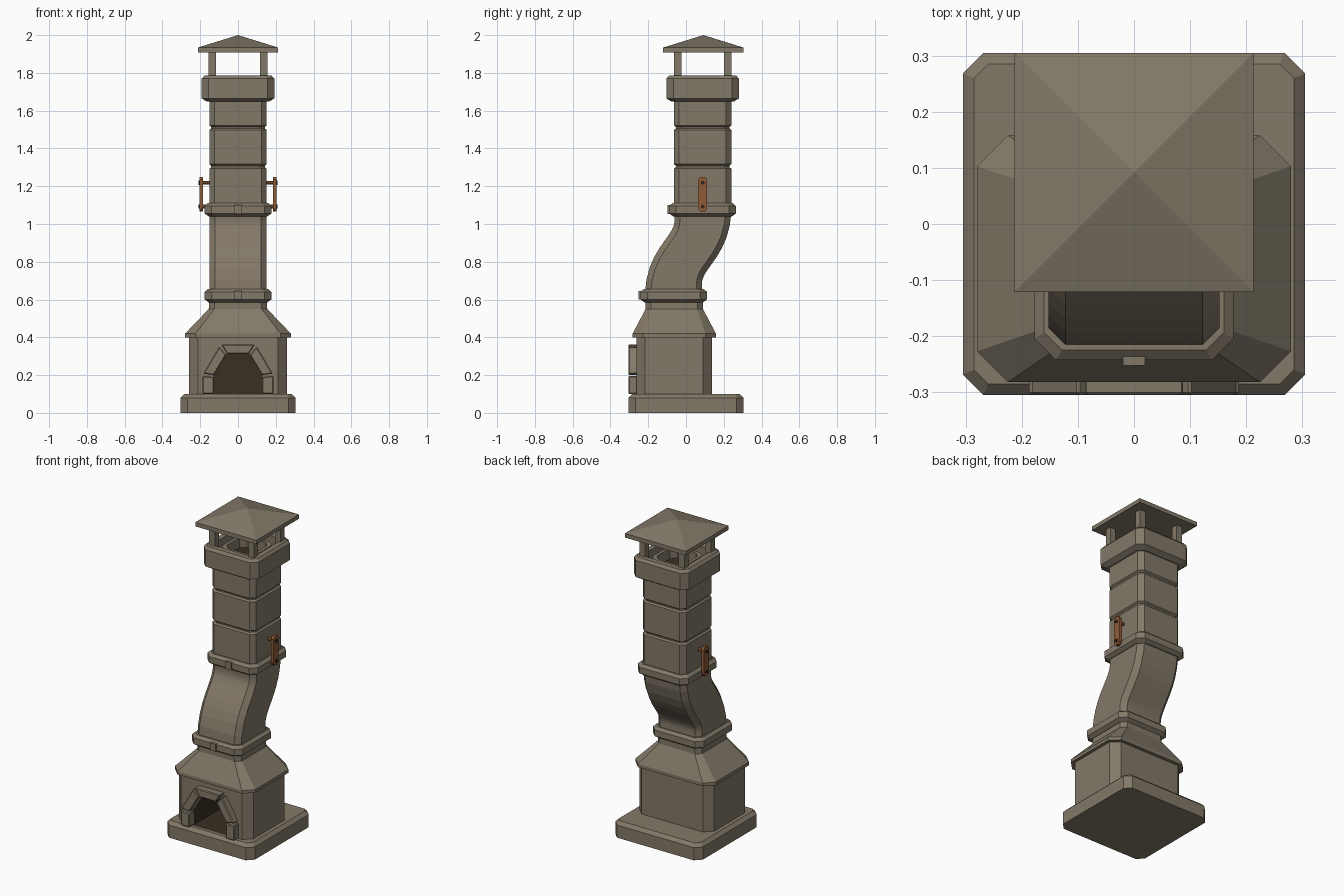
import bpy, bmesh, math
from mathutils import Vector

cube = bpy.data.objects.get("Cube")
if cube:
    bpy.data.objects.remove(cube, do_unlink=True)


def material(name, rgb, rough=0.8):
    m = bpy.data.materials.new(name)
    m.use_nodes = True
    m.diffuse_color = (*rgb, 1)
    node = next(n for n in m.node_tree.nodes if n.type == 'BSDF_PRINCIPLED')
    node.inputs["Base Color"].default_value = (*rgb, 1)
    node.inputs["Roughness"].default_value = rough
    return m


STONE = material("grey_brown_stone", (0.225, 0.19, 0.138))
SOOT = material("dark_soot", (0.042, 0.028, 0.016))
COPPER = material("copper", (0.27, 0.105, 0.038))
BOLT = material("dark_bolt", (0.035, 0.018, 0.01))

LOWER_Y, UPPER_Y = -0.065, 0.088   # centre lines of the two flue sections


def finish(name, bm, *mats):
    bmesh.ops.recalc_face_normals(bm, faces=bm.faces)
    me = bpy.data.meshes.new(name)
    bm.to_mesh(me)
    bm.free()
    for m in mats:
        me.materials.append(m)
    ob = bpy.data.objects.new(name, me)
    bpy.context.collection.objects.link(ob)
    return ob


def loft(name, rings, cy, soot_end=False):
    """Stack of chamfered squares: (z, half x, half y, chamfer, [centre y, tilt])."""
    bm = bmesh.new()
    loops = []
    for z, hx, hy, c, *bend in rings:
        y0, tilt = bend if bend else (cy, 0)
        outline = [(hx, c - hy), (hx, hy - c), (hx - c, hy), (c - hx, hy),
                   (-hx, hy - c), (-hx, c - hy), (c - hx, -hy), (hx - c, -hy)]
        loops.append([bm.verts.new((x, y0 + v * math.cos(tilt), z - v * math.sin(tilt)))
                      for x, v in outline])
    for a, b in zip(loops, loops[1:]):
        for i in range(8):
            j = (i + 1) % 8
            bm.faces.new((a[i], a[j], b[j], b[i]))
    bm.faces.new(loops[0])
    end = bm.faces.new(loops[-1])
    end.material_index = 1 if soot_end else 0
    return finish(name, bm, STONE, SOOT)


def prism(name, outline, axis, start, end, mat, bevel=0):
    """Extrude a 2D outline along x or y."""
    bm = bmesh.new()
    place = (lambda p, d: (d, p[0], p[1])) if axis == 'x' else (lambda p, d: (p[0], d, p[1]))
    a = [bm.verts.new(place(p, start)) for p in outline]
    b = [bm.verts.new(place(p, end)) for p in outline]
    bm.faces.new(a)
    bm.faces.new(b)
    for i in range(len(a)):
        j = (i + 1) % len(a)
        bm.faces.new((a[i], a[j], b[j], b[i]))
    if bevel:
        bmesh.ops.recalc_face_normals(bm, faces=bm.faces)
        bmesh.ops.bevel(bm, geom=bm.edges[:], offset=bevel, segments=1, affect='EDGES')
    return finish(name, bm, mat)


def box(name, centre, size, mat):
    bm = bmesh.new()
    bmesh.ops.create_cube(bm, size=1)
    for v in bm.verts:
        v.co = Vector(centre) + v.co * Vector(size)
    return finish(name, bm, mat)


def circle(y, z, r, n):
    return [(y + r * math.cos(math.tau * (i + 0.5) / n),
             z + r * math.sin(math.tau * (i + 0.5) / n)) for i in range(n)]


# Base slab and firebox
loft("base_slab", [(0, .305, .305, .037), (.08, .305, .305, .037),
                   (.1, .285, .285, .025)], 0)
firebox = loft("firebox", [(.095, .26, .2, .047), (.405, .26, .2, .047)], -.063)

# Arched cavity in the firebox
arch = [(-.127, .101), (-.127, .2), (-.06, .312), (.06, .312), (.127, .2), (.127, .101)]
cutter = prism("cavity_cutter", arch, 'y', -.4, .08, SOOT)
cutter.hide_render = True
cut = firebox.modifiers.new("cavity", 'BOOLEAN')
cut.operation = 'DIFFERENCE'
cut.solver = 'EXACT'
cut.object = cutter
bpy.context.view_layer.objects.active = firebox
bpy.ops.object.modifier_apply(modifier=cut.name)
bpy.data.objects.remove(cutter, do_unlink=True)
for p in firebox.data.polygons:
    c = p.center
    inside = abs(c.x) < .13 and -.255 < c.y < .09 and .1 < c.z < .32
    p.material_index = 1 if inside else 0

# Arch stones around the mouth
prism("keystone", [(-.09, .362), (.09, .362), (.057, .312), (-.057, .312)],
      'y', -.305, -.25, STONE, .005)
for side, label in ((1, "left"), (-1, "right")):
    leaning = [(.1, .35), (.184, .208), (.127, .2), (.062, .308)]
    upright = [(.127, .1), (.187, .1), (.187, .196), (.127, .19)]
    for part, pts in (("leaning_stone", leaning), ("upright_stone", upright)):
        prism(f"{label}_{part}", [(side * x, z) for x, z in pts],
              'y', -.305, -.25, STONE, .005)

# Hood tapering into the flue neck
loft("hood", [(.4, .28, .22, .055), (.42, .28, .22, .055),
              (.55, .155, .152, .03), (.6, .152, .152, .03)], -.062)

# Bent flue swept along an S path
bend = []
STEPS = 12
z0, z1, pull = .64, 1.06, .2
for i in range(STEPS + 1):
    t = i / STEPS
    s = t * t * (3 - 2 * t)
    y = LOWER_Y + (UPPER_Y - LOWER_Y) * s
    z = ((1 - t) ** 3 * z0 + 3 * (1 - t) ** 2 * t * (z0 + pull)
         + 3 * (1 - t) * t * t * (z1 - pull) + t ** 3 * z1)
    tilt = .72 * math.sin(math.pi * t) ** 1.2
    bend.append((z, .152, .152 - .014 * math.sin(math.pi * t), .03, y, tilt))
loft("bent_flue", bend, 0)

# Collars with a front clasp
for label, z, cy in (("lower", .585, LOWER_Y), ("upper", 1.04, UPPER_Y)):
    loft(f"{label}_collar", [(z, .155, .155, .032), (z + .016, .177, .177, .037),
                             (z + .055, .177, .177, .037), (z + .07, .16, .16, .032)], cy)
    box(f"{label}_clasp", (0, cy - .175, z + .037), (.04, .024, .046), STONE)

# Straight flue with narrow grooves between segments
w, g = .152, .142
profile = [(1.06, w)]
for z in (1.305, 1.51):
    profile += [(z - .012, w), (z - .004, g), (z + .004, g), (z + .012, w)]
profile.append((1.68, w))
loft("straight_flue", [(z, h, h, .028) for z, h in profile], UPPER_Y)

# Chimney crown with a stepped opening
crown = [(1.648, .165, .035), (1.665, .192, .037), (1.77, .192, .037), (1.786, .178, .032),
         (1.786, .145, .03), (1.74, .145, .03), (1.74, .115, .03), (1.765, .115, .03),
         (1.765, .095, .03), (1.7, .095, .03)]
loft("chimney_crown", [(z, h, h, c) for z, h, c in crown], UPPER_Y, soot_end=True)

# Roof posts
for sx, lx in ((1, "left"), (-1, "right")):
    for sy, ly in ((-1, "front"), (1, "back")):
        box(f"{ly}_{lx}_roof_post", (sx * .137, UPPER_Y + sy * .132, 1.835),
            (.04, .04, .17), STONE)

# Pyramid roof
ROOF_Y, r = .092, .213
bm = bmesh.new()
corners = [(-r, -r), (r, -r), (r, r), (-r, r)]
low = [bm.verts.new((x, ROOF_Y + y, 1.908)) for x, y in corners]
high = [bm.verts.new((x, ROOF_Y + y, 1.934)) for x, y in corners]
apex = bm.verts.new((0, ROOF_Y, 2))
bm.faces.new(low)
for i in range(4):
    j = (i + 1) % 4
    bm.faces.new((low[i], low[j], high[j], high[i]))
    bm.faces.new((high[i], high[j], apex))
finish("roof", bm, STONE)

# Copper handles with bolts on both sides
plate = [(sy * y + UPPER_Y, z) for sy, y, z in
         ((-1, .012, 1.065), (1, .012, 1.065), (1, .024, 1.08), (1, .024, 1.235),
          (1, .012, 1.25), (-1, .012, 1.25), (-1, .024, 1.235), (-1, .024, 1.08))]
for side, label in ((1, "left"), (-1, "right")):
    prism(f"{label}_handle_plate", plate, 'x', side * .185, side * .204, COPPER)
    for z, name in ((1.218, "upper"), (1.092, "lower")):
        prism(f"{label}_{name}_handle_rod", circle(UPPER_Y, z, .011, 8),
              'x', side * .145, side * .19, COPPER)
        prism(f"{label}_{name}_handle_bolt", circle(UPPER_Y, z, .011, 6),
              'x', side * .2, side * .21, BOLT)
